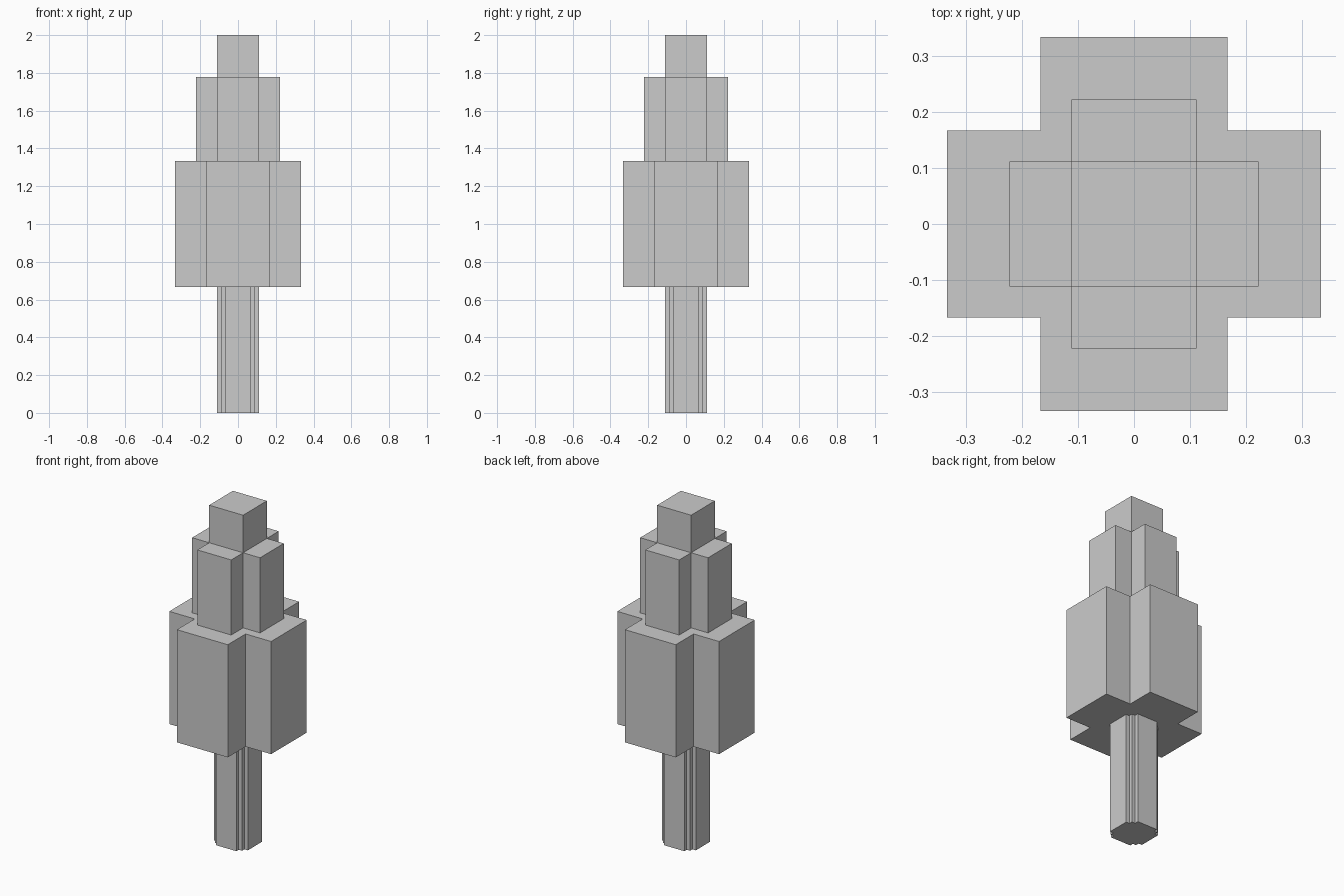
import bpy, bmesh

if "Cube" in bpy.data.objects:
    bpy.data.objects.remove(bpy.data.objects["Cube"])

U = 1 / 9  # block unit


def prism(name, corner, z0, z1):
    """Extrude an outline made by mirroring one quadrant's corner points (in units)."""
    q = [(x * U, y * U) for x, y in corner]
    outline = (q + [(-x, y) for x, y in reversed(q)]
               + [(-x, -y) for x, y in q] + [(x, -y) for x, y in reversed(q)])
    bm = bmesh.new()
    base = bm.faces.new([bm.verts.new((x, y, z0 * U)) for x, y in outline])
    ext = bmesh.ops.extrude_face_region(bm, geom=[base], use_keep_orig=True)
    top = [v for v in ext["geom"] if isinstance(v, bmesh.types.BMVert)]
    bmesh.ops.translate(bm, verts=top, vec=(0, 0, (z1 - z0) * U))
    bmesh.ops.recalc_face_normals(bm, faces=bm.faces)
    mesh = bpy.data.meshes.new(name)
    bm.to_mesh(mesh)
    bm.free()
    obj = bpy.data.objects.new(name, mesh)
    bpy.context.collection.objects.link(obj)
    return obj


def cross(reach, half):
    return [(reach, half), (half, half), (half, reach)]


# Trunk with stepped corners
prism("trunk", [(1, 0.6), (0.8, 0.6), (0.8, 0.8), (0.6, 0.8), (0.6, 1)], 0, 6)
# Cross-shaped foliage tiers
prism("lower_foliage", cross(3, 1.5), 6, 12)
prism("upper_foliage", cross(2, 1), 12, 16)
# Square tip
prism("foliage_tip", [(1, 1)], 16, 18)
